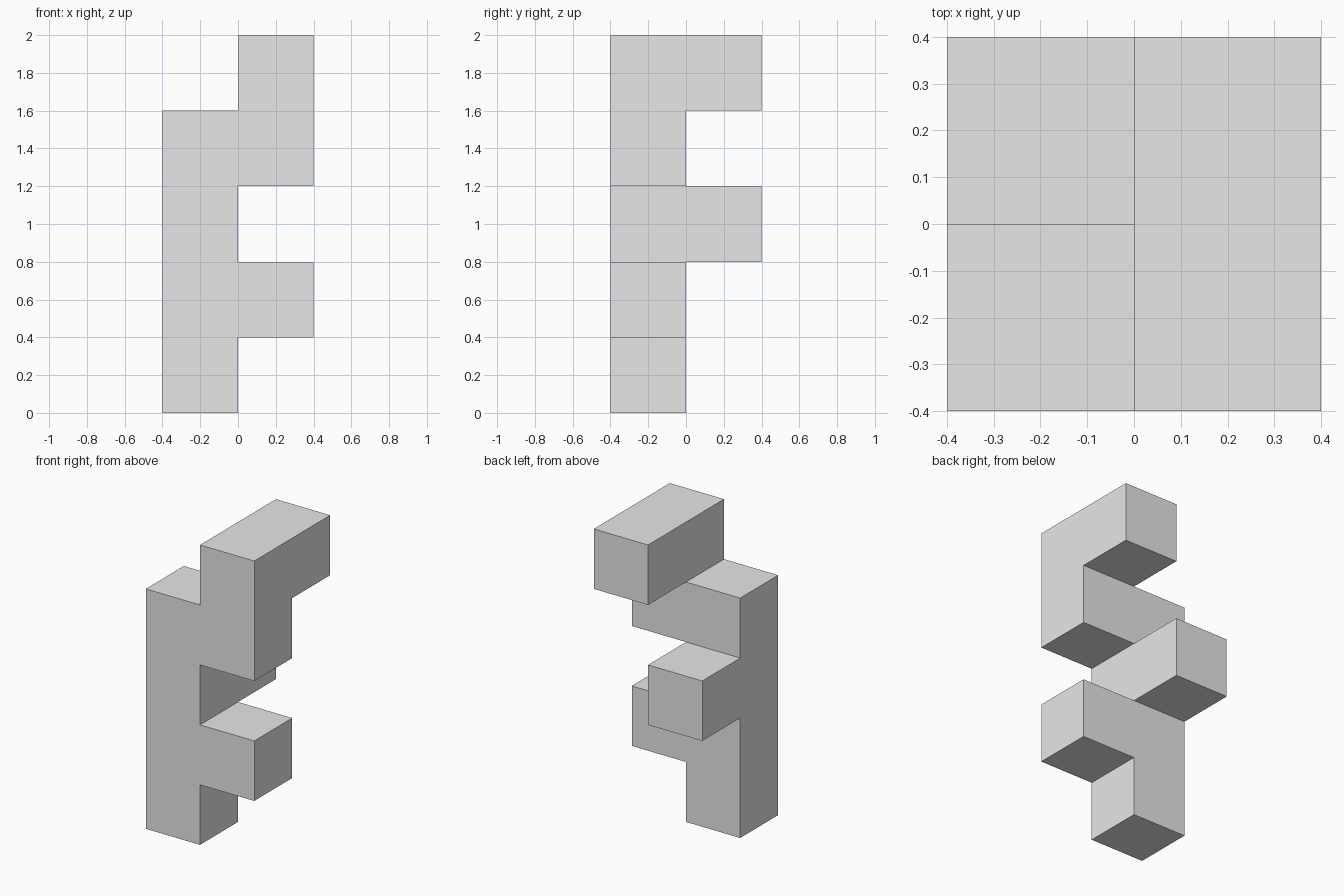
import bpy
import bmesh
from mathutils import Vector

if "Cube" in bpy.data.objects:
    bpy.data.objects.remove(bpy.data.objects["Cube"], do_unlink=True)

CELL = 0.4

# Filled cells: (column, row, level), counted from the left front bottom corner
upright = {(0, 0, level) for level in range(4)}
lower_side_arm = {(1, 0, 1)}
rear_arm = {(0, 1, 2)}
upper_side_arm = {(1, 0, 3)}
top_beam = {(1, 0, 4), (1, 1, 4)}
cells = upright | lower_side_arm | rear_arm | upper_side_arm | top_beam

# Plain grey material
grey = bpy.data.materials.new("plain grey")
grey.use_nodes = True
grey.diffuse_color = (0.8, 0.8, 0.8, 1)
grey.node_tree.nodes["Principled BSDF"].inputs["Base Color"].default_value = (0.8, 0.8, 0.8, 1)

# Outer skin: one square wherever a filled cell meets an empty one
bm = bmesh.new()
for cell in sorted(cells):
    centre = (Vector(cell) + Vector((-0.5, -0.5, 0.5))) * CELL
    for axis in range(3):
        for sign in (-1, 1):
            neighbour = list(cell)
            neighbour[axis] += sign
            if tuple(neighbour) in cells:
                continue
            normal, u, v = Vector(), Vector(), Vector()
            normal[axis] = sign
            u[(axis + 1) % 3] = 1
            v[(axis + 2) % 3] = sign
            corners = [normal - u - v, normal + u - v, normal + u + v, normal - u + v]
            bm.faces.new([bm.verts.new(centre + c * CELL / 2) for c in corners])

# Weld the squares and merge the flat areas into single faces
bmesh.ops.remove_doubles(bm, verts=bm.verts, dist=0.001)
bmesh.ops.dissolve_limit(bm, angle_limit=0.01, verts=bm.verts, edges=bm.edges)

mesh = bpy.data.meshes.new("branching_block_column")
bm.to_mesh(mesh)
bm.free()
mesh.materials.append(grey)
column = bpy.data.objects.new("branching_block_column", mesh)
bpy.context.collection.objects.link(column)
